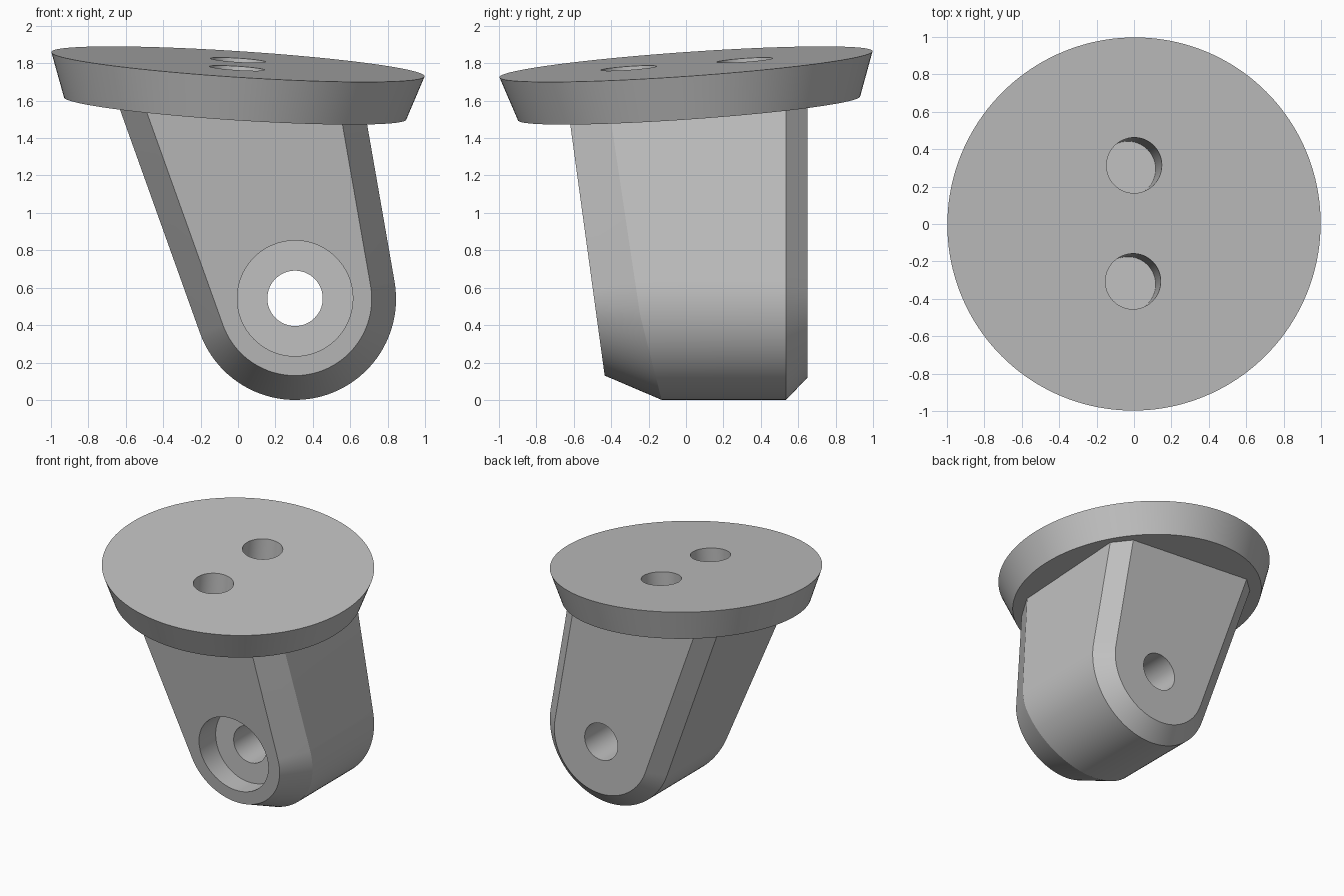
import bpy
import bmesh
import math
from mathutils import Vector

cube = bpy.data.objects.get("Cube")
if cube:
    bpy.data.objects.remove(cube, do_unlink=True)

grey = bpy.data.materials.new("plain grey")
grey.use_nodes = True
COLOUR = (0.53, 0.53, 0.53, 1)
grey.diffuse_color = COLOUR
grey.node_tree.nodes["Principled BSDF"].inputs["Base Color"].default_value = COLOUR


def make_object(name, bm):
    bmesh.ops.recalc_face_normals(bm, faces=bm.faces)
    mesh = bpy.data.meshes.new(name)
    bm.to_mesh(mesh)
    bm.free()
    mesh.materials.append(grey)
    obj = bpy.data.objects.new(name, mesh)
    bpy.context.collection.objects.link(obj)
    return obj


def cone_between(name, start, end, r_start, r_end, sides=96):
    """Capped cone or cylinder running from start to end."""
    start, end = Vector(start), Vector(end)
    axis = end - start
    bm = bmesh.new()
    bmesh.ops.create_cone(bm, cap_ends=True, segments=sides, radius1=r_start,
                          radius2=r_end, depth=axis.length)
    obj = make_object(name, bm)
    turn = Vector((0, 0, 1)).rotation_difference(axis).to_matrix().to_4x4()
    turn.translation = (start + end) / 2
    obj.data.transform(turn)
    return obj


# Leaning body: rounded foot with two straight flanks running up into the plate
PIVOT_X, PIVOT_Z, BODY_TOP = 0.305, 0.54, 1.67
LEFT_ANGLE, RIGHT_ANGLE = math.radians(-160.3), math.radians(9.9)
ARC_STEPS = 48


def outline(radius):
    arc = []
    for i in range(ARC_STEPS + 1):
        a = LEFT_ANGLE + (RIGHT_ANGLE - LEFT_ANGLE) * i / ARC_STEPS
        arc.append((PIVOT_X + radius * math.cos(a), PIVOT_Z + radius * math.sin(a)))

    def flank_top(point, angle):
        x, z = point
        return (x - (BODY_TOP - z) * math.tan(angle), BODY_TOP)

    return ([flank_top(arc[0], LEFT_ANGLE)] + arc
            + [flank_top(arc[-1], RIGHT_ANGLE)])


def front_face(z):
    return -0.417 - 0.137 * z


def front_shoulder(z):
    return -0.13 - 0.255 * min(z, 0.45) - 0.15 * max(z - 0.45, 0)


def build_body():
    sections = [(0.41, front_face), (0.54, front_shoulder),
                (0.54, lambda z: 0.535), (0.42, lambda z: 0.65)]
    bm = bmesh.new()
    loops = [[bm.verts.new((x, depth(z), z)) for x, z in outline(radius)]
             for radius, depth in sections]
    for a, b in zip(loops, loops[1:]):
        for i in range(len(a)):
            j = (i + 1) % len(a)
            bm.faces.new((a[i], a[j], b[j], b[i]))
    bm.faces.new(loops[0])
    bm.faces.new(loops[-1])
    return make_object("body", bm)


# Tilted round plate with a tapered rim
plate_top = Vector((0, 0, 1.795))
normal = Vector((0.065, -0.07, 1)).normalized()
bracket = cone_between("mounting_bracket", plate_top - normal * 0.237, plate_top,
                       0.917, 1.0, 160)

# Body joined on, then screw pockets, pivot bore and its counterbore cut away
steps = [("UNION", build_body())]
for y in (-0.305, 0.312):
    mouth = Vector((-0.002, y, 1.795 - 0.07 * y))
    lean = Vector((0.03, 0.018, 0.45))
    steps.append(("DIFFERENCE", cone_between("screw_pocket", mouth - lean,
                                             mouth + lean * 0.3, 0.148, 0.148)))
for name, radius, y_end in (("counterbore", 0.309, -0.28), ("pivot_bore", 0.148, 1)):
    steps.append(("DIFFERENCE", cone_between(name, (PIVOT_X, -1, 0.543),
                                             (PIVOT_X, y_end, 0.543), radius, radius)))

bpy.ops.object.select_all(action="DESELECT")
bracket.select_set(True)
bpy.context.view_layer.objects.active = bracket
for operation, part in steps:
    mod = bracket.modifiers.new(part.name, "BOOLEAN")
    mod.operation = operation
    mod.solver = "EXACT"
    mod.object = part
    bpy.ops.object.modifier_apply(modifier=mod.name)
    bpy.data.objects.remove(part, do_unlink=True)

bpy.ops.object.shade_smooth_by_angle(angle=math.radians(14))
